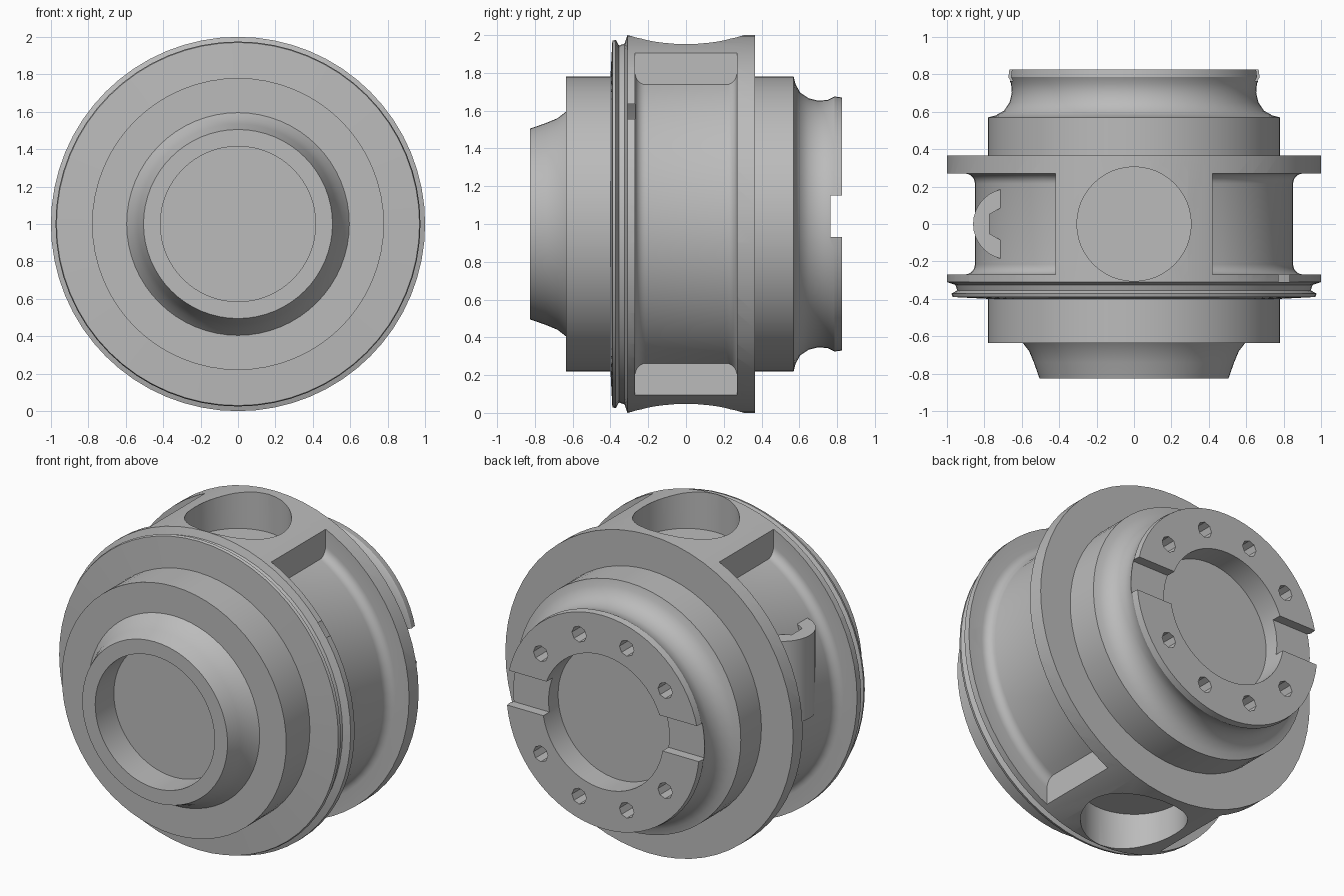
import bpy, bmesh
from math import radians, sin, cos, pi
from mathutils import Matrix, Vector

if "Cube" in bpy.data.objects:
    bpy.data.objects.remove(bpy.data.objects["Cube"], do_unlink=True)

steel = bpy.data.materials.new("plain grey metal")
steel.use_nodes = True
grey = (0.5, 0.5, 0.5, 1)
steel.diffuse_color = grey
steel.node_tree.nodes["Principled BSDF"].inputs["Base Color"].default_value = grey
CENTRE = Vector((0, 0, 1))


def finish(bm, name):
    bmesh.ops.recalc_face_normals(bm, faces=bm.faces)
    mesh = bpy.data.meshes.new(name)
    bm.to_mesh(mesh)
    bm.free()
    mesh.materials.append(steel)
    obj = bpy.data.objects.new(name, mesh)
    bpy.context.collection.objects.link(obj)
    return obj


def lathe(name, profile, closed=False, steps=64):
    """Spin (y, radius) points around the y axis through the centre."""
    bm = bmesh.new()
    pts = list(profile) + ([profile[0]] if closed else [])
    verts = [bm.verts.new((r, y, 1)) for y, r in pts]
    edges = [bm.edges.new(pair) for pair in zip(verts, verts[1:])]
    bmesh.ops.spin(bm, geom=verts + edges, cent=CENTRE, axis=(0, 1, 0),
                   angle=2 * pi, steps=steps, use_duplicate=False)
    bmesh.ops.remove_doubles(bm, verts=bm.verts, dist=0.0005)
    return finish(bm, name)


def cylinder(name, pos, radius, depth, sides=48, along_y=False):
    bm = bmesh.new()
    turn = Matrix.Rotation(pi / 2, 4, "X") if along_y else Matrix()
    bmesh.ops.create_cone(bm, cap_ends=True, segments=sides, radius1=radius,
                          radius2=radius, depth=depth,
                          matrix=Matrix.Translation(pos) @ turn)
    return finish(bm, name)


def box(name, pos, size):
    bm = bmesh.new()
    bmesh.ops.create_cube(bm, size=1, matrix=Matrix.Translation(pos) @ Matrix.Diagonal((*size, 1)))
    return finish(bm, name)


def combine(target, tool, operation="DIFFERENCE"):
    mod = target.modifiers.new("cut", "BOOLEAN")
    mod.operation = operation
    mod.solver = "EXACT"
    mod.object = tool
    bpy.context.view_layer.objects.active = target
    bpy.ops.object.modifier_apply(modifier=mod.name)
    bpy.data.objects.remove(tool, do_unlink=True)


# Turned housing: front spigot, shoulders, two flanges, flared rear neck
housing = lathe("housing", [
    (-0.64, 0), (-0.64, 0.415), (-0.825, 0.415), (-0.825, 0.505),
    (-0.74, 0.535), (-0.68, 0.56), (-0.635, 0.595), (-0.635, 0.78),
    (-0.40, 0.78), (-0.39, 0.97), (-0.372, 0.975), (-0.355, 0.945),
    (-0.325, 0.955), (-0.31, 1.0), (0.365, 1.0), (0.365, 0.78),
    (0.57, 0.78), (0.58, 0.74), (0.605, 0.695), (0.65, 0.665), (0.70, 0.653),
    (0.75, 0.657), (0.785, 0.675), (0.825, 0.67), (0.825, 0.42),
    (0.67, 0.42), (0.67, 0)])

# Side pockets with filleted floors, leaving solid blocks top and bottom
arc = [(0.215 + 0.055 * sin(a), 0.905 - 0.055 * cos(a))
       for a in (radians(d) for d in range(0, 91, 15))]
half = arc + [(0.27, 1.1)]
pocket = lathe("pocket_cutter", [(-y, r) for y, r in reversed(half)] + half, closed=True)
combine(pocket, box("pocket_gap", CENTRE, (0.84, 1, 3)))
combine(housing, pocket)

# Round recesses in the top and bottom blocks
for side in (1, -1):
    combine(housing, cylinder("recess_cutter", (0, 0, 1 + side * 0.96), 0.305, 0.4))

# Rear face: slots at each side and ring of bolt holes
for side in (1, -1):
    combine(housing, box("slot_cutter", (side * 0.55, 0.83, 1.04), (0.5, 0.13, 0.22)))
for i in range(10):
    if i % 5:
        a = i * pi / 5
        pos = (0.535 * cos(a), 0.80, 1 + 0.535 * sin(a))
        combine(housing, cylinder("hole_cutter", pos, 0.05, 0.2, 8, True))

# Small locating notch in the front flange
combine(housing, box("notch_cutter", (1.0, -0.295, 1.01), (0.08, 0.05, 0.05)))

# Socket screw standing in one pocket
screw = cylinder("pocket_screw", (-0.67, 0, 1.2), 0.19, 0.52, 32)
combine(screw, cylinder("socket_cutter", (-0.68, 0, 1.46), 0.105, 0.24, 6))

for obj in (housing, screw):
    bpy.ops.object.select_all(action="DESELECT")
    obj.select_set(True)
    bpy.context.view_layer.objects.active = obj
    bpy.ops.object.shade_smooth_by_angle(angle=radians(32))
